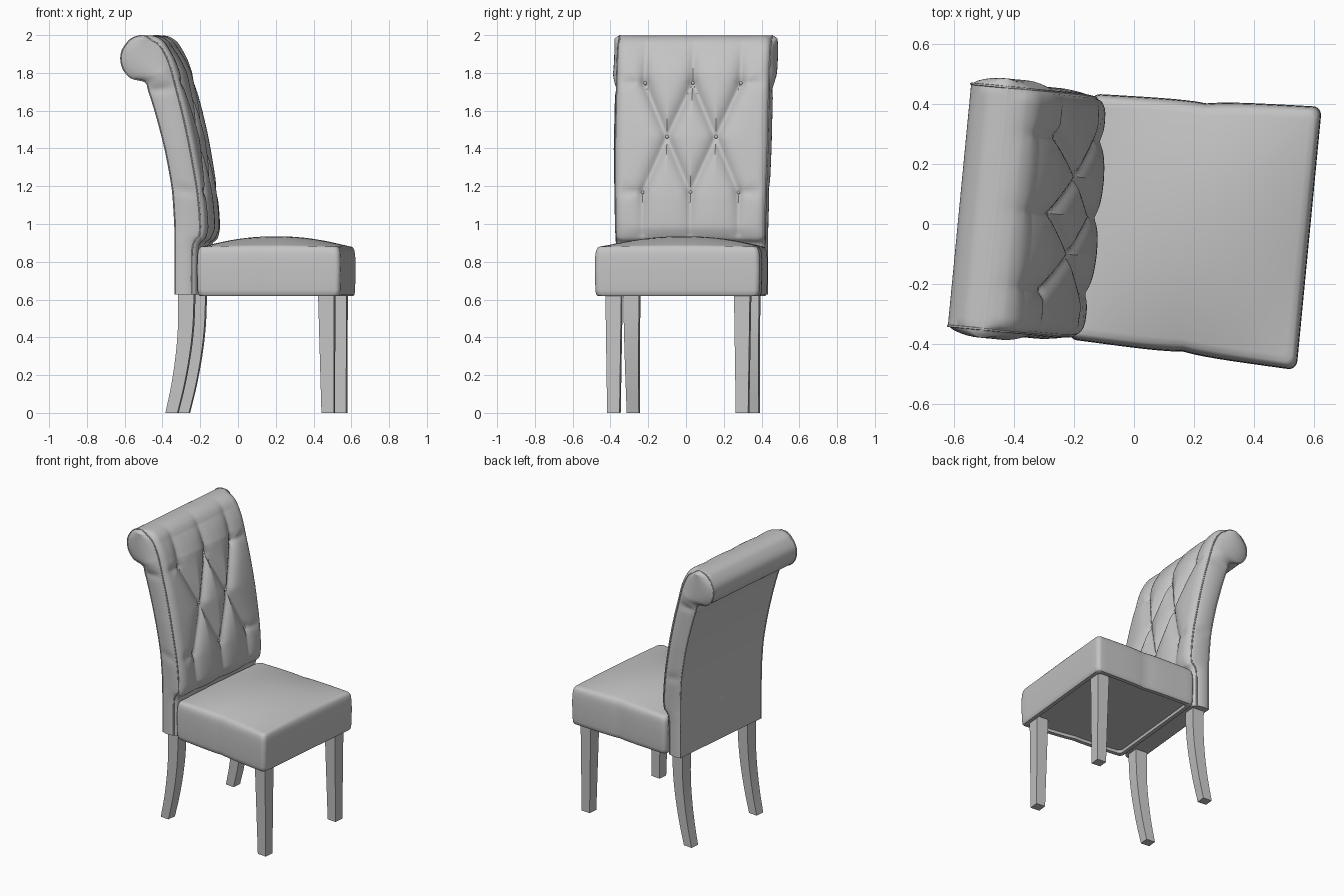
import bpy, bmesh, math
from mathutils import Vector

if "Cube" in bpy.data.objects:
    bpy.data.objects.remove(bpy.data.objects["Cube"])

TURN = math.radians(-5.5)   # the chair stands slightly turned
CV = 0.008                  # sideways centre of the chair

grey = bpy.data.materials.new("grey_upholstery")
grey.diffuse_color = (0.55, 0.55, 0.55, 1)
grey.use_nodes = True
grey.node_tree.nodes["Principled BSDF"].inputs["Base Color"].default_value = grey.diffuse_color


def finish(ob, angle=42):
    ob.rotation_euler.z = TURN
    ob.data.materials.append(grey)
    if ob.type == 'MESH' and angle:
        bpy.ops.object.select_all(action='DESELECT')
        ob.select_set(True)
        bpy.context.view_layer.objects.active = ob
        bpy.ops.object.shade_smooth_by_angle(angle=math.radians(angle))
    return ob


def loft(name, rings, angle=42):
    """Skin closed rings of equal length and cap both ends."""
    bm = bmesh.new()
    vs = [[bm.verts.new(p) for p in r] for r in rings]
    n = len(rings[0])
    for a, b in zip(vs, vs[1:]):
        for i in range(n):
            j = (i + 1) % n
            bm.faces.new((a[i], a[j], b[j], b[i]))
    bm.faces.new(vs[0][::-1])
    bm.faces.new(vs[-1])
    bmesh.ops.remove_doubles(bm, verts=bm.verts, dist=0.0003)
    bmesh.ops.recalc_face_normals(bm, faces=bm.faces)
    me = bpy.data.meshes.new(name)
    bm.to_mesh(me)
    bm.free()
    ob = bpy.data.objects.new(name, me)
    bpy.context.collection.objects.link(ob)
    return finish(ob, angle)


def smooth_path(pts, sub):
    """Catmull-Rom samples through 2D points."""
    p = [Vector(q) for q in pts]
    p = [2 * p[0] - p[1]] + p + [2 * p[-1] - p[-2]]
    out = []
    for i in range(1, len(p) - 2):
        a, b, c, d = p[i - 1:i + 3]
        for k in range(sub):
            t = k / sub
            out.append(0.5 * (2 * b + (c - a) * t + (2 * a - 5 * b + 4 * c - d) * t * t
                              + (3 * b - a - 3 * c + d) * t ** 3))
    return out + [p[-2]]


def ramp(x, lo, hi):
    return min(1, max(0, (x - lo) / (hi - lo)))


# --- backrest profile: front line, and rear line running round the roll ---
def arc(deg):
    t = math.radians(deg)
    return (-0.462 + 0.123 * math.cos(t), 1.876 + 0.123 * math.sin(t))


front_keys = [(-.18, .628), (-.18, .75), (-.175, .88), (-.142, .93), (-.137, 1.02), (-.150, 1.17),
              (-.173, 1.31), (-.199, 1.45), (-.232, 1.6), (-.263, 1.72), (-.287, 1.81), (-.306, 1.87),
              (-.332, 1.925), (-.36, 1.965), (-.395, 1.99), (-.43, 1.998), arc(90)]
rear_keys = [(-.298, .628), (-.298, .76), (-.298, .9), (-.298, .98), (-.302, 1.06), (-.312, 1.19),
             (-.34, 1.35), (-.365, 1.46), (-.403, 1.6), (-.435, 1.70), (-.455, 1.752)]
rear_keys += [arc(a) for a in (235, 200, 165, 130, 108, 90)]
front, rear = smooth_path(front_keys, 9), smooth_path(rear_keys, 9)


def half_width(z):
    return 0.394 + 0.011 * ramp(z, 0.85, 1.4)


# --- tufting layout: buttons and the creases joining them ---
rows = {1.75: (-.255, 0, .255), 1.46: (-.13, .13), 1.17: (-.255, 0, .255)}
buttons = [(v, z) for z, vs in rows.items() for v in vs]
creases = []                                    # (start, end, depth at start, depth at end)
for mid in rows[1.46]:
    for z, d in ((1.75, .045), (1.17, .036)):
        for v in rows[z]:
            if abs(v - mid) < 0.2:
                creases.append((Vector((mid, 1.46)), Vector((v, z)), .04, d))
for v in rows[1.75]:
    creases.append((Vector((v, 1.75)), Vector((v, 1.97)), .043, .006))
    creases.append((Vector((v, 1.17)), Vector((v, 0.95)), .035, .018))
for s in (-1, 1):
    for z in (1.75, 1.17):
        creases.append((Vector((s * .255, z)), Vector((s * .39, z)), .028, .004))


def tuft(v, z):
    p, depth = Vector((v, z)), 0
    for a, b, d0, d1 in creases:
        ab = b - a
        t = max(0, min(1, (p - a).dot(ab) / ab.length_squared))
        dist = math.hypot((p - a - ab * t).length, 0.006) - 0.006
        depth = max(depth, (d0 + (d1 - d0) * t) * math.exp(-dist / 0.036))
    for b in buttons:
        depth += 0.008 * math.exp(-((p - Vector(b)).length / 0.025) ** 2)
    return depth


def front_point(i, v):
    """Point on the padded front at station i and sideways position v."""
    f = front[i]
    t = (front[min(i + 1, len(front) - 1)] - front[max(i - 1, 0)]).normalized()
    fade = min(1, (f - rear[i]).length / 0.12)
    half = half_width(f.y)
    e = ramp(abs(v), half - 0.05, half)
    puff = 0.024 * (1 - abs(v / half) ** 3) * ramp(f.y, 0.9, 0.98) * (1 - ramp(f.y, 1.8, 1.93))
    drop = fade * (tuft(v, f.y) * (1 - e) + 0.028 * (1 - math.sqrt(1 - e * e)) - puff)
    return Vector((f.x - t.y * drop, v + CV, f.y + t.x * drop))


COLS, SIDE, REAR = 100, 10, 24
rings, seams = [], {-1: ([], []), 1: ([], [])}
for i in range(len(front)):
    z = front[i].y
    half = half_width(z)
    ring = [front_point(i, half * (2 * k / COLS - 1)) for k in range(COLS + 1)]
    # the rear panel has a shallow seam down its middle
    back = [Vector((rear[i].x + 0.006 * (k == REAR / 2) * (0.9 < rear[i].y < 1.74 and i < 92),
                    CV + half * (1 - 2 * k / REAR), rear[i].y)) for k in range(REAR + 1)]
    # sides swell slightly, more at the roll, with pinches level with the outer buttons
    bulge = 0.010 + 0.004 * ramp(z, 1, 1.3) + 0.015 * ramp(z, 1.73, 1.83)
    bulge -= 0.006 * sum(math.exp(-((z - q) / 0.03) ** 2) for q in (1.17, 1.73))
    bulge *= min(1, (front[i] - rear[i]).length / 0.1)

    def side(a, b, s):
        return [a.lerp(b, k / SIDE) + Vector((0, s * bulge * math.sin(math.pi * k / SIDE) ** .7, 0))
                for k in range(1, SIDE)]
    rings.append(ring + side(ring[-1], back[0], 1) + back + side(back[-1], ring[0], -1))
    for s, f, r in ((1, ring[-1], back[0]), (-1, ring[0], back[-1])):
        seams[s][0].append(f)
        seams[s][1].append(r)
loft("backrest", rings)

# --- piping around both sides of the backrest ---
for s, label in ((-1, "right"), (1, "left")):
    pts = seams[s][0] + seams[s][1][-2::-1]
    cu = bpy.data.curves.new("piping_" + label, 'CURVE')
    cu.dimensions = '3D'
    cu.bevel_depth, cu.bevel_resolution = 0.004, 1
    sp = cu.splines.new('POLY')
    sp.points.add(len(pts) - 1)
    for q, p in zip(sp.points, pts):
        q.co = (p.x, p.y, min(p.z, 1.996), 1)
    ob = bpy.data.objects.new("piping_" + label, cu)
    bpy.context.collection.objects.link(ob)
    finish(ob)

# --- buttons ---
for n, (v, z) in enumerate(buttons):
    i = min(range(len(front)), key=lambda k: abs(front[k].y - z))
    p = front_point(i, v)
    c, s = math.cos(TURN), math.sin(TURN)
    bpy.ops.mesh.primitive_uv_sphere_add(segments=10, ring_count=6, radius=0.01,
                                         location=(p.x * c - p.y * s, p.x * s + p.y * c, p.z))
    bpy.context.object.name = f"button_{n + 1}"
    finish(bpy.context.object, 60)


# --- seat cushion: rounded, slightly pinched outline with a crowned top ---
def seat_ring(scale, z, crown=0):
    mid, half_u, r = 0.202, 0.382, 0.028
    corners = [(1, 1), (-1, 1), (-1, -1), (1, -1)]
    base = []
    for q, (su, sv) in enumerate(corners):
        for k in range(6):
            a = math.radians(90 * q + 18 * k)
            base.append(Vector((su * (half_u - r) + r * math.cos(a), sv * (0.4 - r) + r * math.sin(a))))
    pts = []
    for a, b in zip(base, base[1:] + base[:1]):
        steps = 18 if (b - a).length > 0.1 else 1
        pts += [a.lerp(b, k / steps) for k in range(steps)]
    out = []
    for p in pts:
        width = 1.06 + 0.098 * p.x - 0.026 * math.exp(-abs(p.x) / 0.07)
        x, y = abs(p.x * scale / half_u), abs(p.y * scale / 0.4)
        rise = crown * (1 - x ** 2.1) * (1 - y ** 2.1)
        out.append(Vector((mid + p.x * scale, CV + p.y * width * scale, z + rise)))
    return out


levels = [(.01, .638), (.5, .638), (.9, .638), (.91, .62), (.975, .62), (.99, .627), (.997, .65),
          (1.0, .70), (1.004, .76), (1.0, .82), (.995, .845), (.986, .863), (.97, .875)]
top = [(s, .879, .056) for s in (.95, .9, .85, .8, .7, .6, .5, .4, .3, .2, .1, .01)]
loft("seat", [seat_ring(*lv) for lv in levels + top])


# --- legs ---
def leg(name, v, stations):
    rings = []
    for u, z, w in stations:
        h = w / 2
        rings.append([Vector((u + a * h, v + CV + b * h, z))
                      for a, b in ((-1, -1), (1, -1), (1, 1), (-1, 1))])
    loft(name, rings, 30)


curve = smooth_path([(-.321, 0), (-.289, .14), (-.262, .30), (-.246, .46), (-.242, .645)], 4)
for s, label in ((-1, "right"), (1, "left")):
    leg("front_leg_" + label, s * 0.342, [(.512, 0, .066), (.504, .645, .085)])
    leg("rear_leg_" + label, s * 0.319, [(p.x, p.y, .064 + .033 * p.y) for p in curve])
